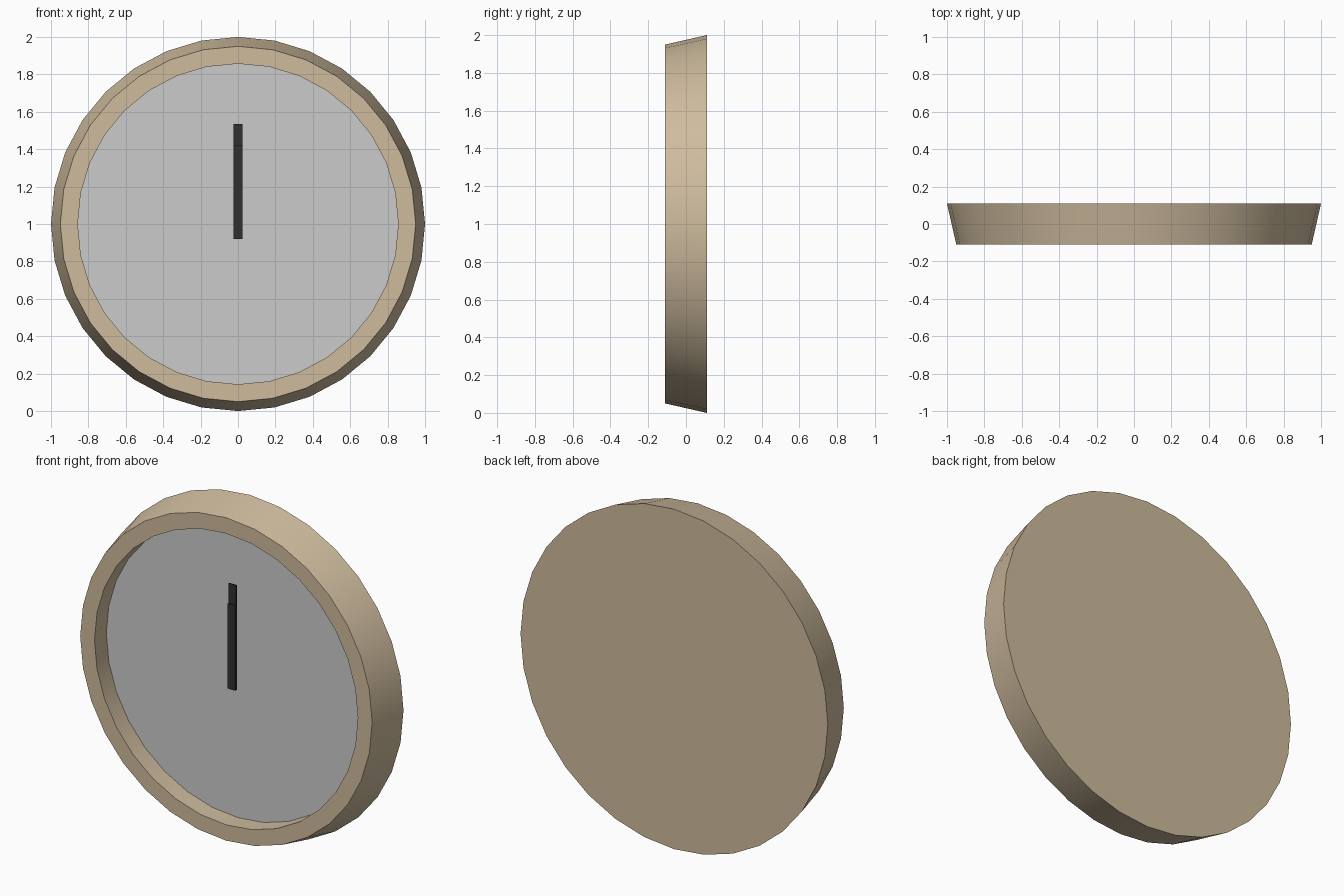
import bpy, bmesh
from math import sin, cos, radians, tau

if "Cube" in bpy.data.objects:
    bpy.data.objects.remove(bpy.data.objects["Cube"])

SIDES = 32
CENTRE_Z = 1.0


def material(name, rgb):
    mat = bpy.data.materials.new(name)
    mat.diffuse_color = (*rgb, 1)
    mat.use_nodes = True
    mat.node_tree.nodes["Principled BSDF"].inputs["Base Color"].default_value = mat.diffuse_color
    return mat


def finish(name, bm, mat=None):
    bmesh.ops.recalc_face_normals(bm, faces=bm.faces)
    mesh = bpy.data.meshes.new(name)
    bm.to_mesh(mesh)
    bm.free()
    obj = bpy.data.objects.new(name, mesh)
    bpy.context.collection.objects.link(obj)
    if mat:
        mesh.materials.append(mat)
    return obj


def ring(bm, radius, y):
    return [bm.verts.new((radius * sin(tau * i / SIDES), y,
                          CENTRE_Z + radius * cos(tau * i / SIDES)))
            for i in range(SIDES)]


def hand(name, y, top):
    bm = bmesh.new()
    bmesh.ops.create_cube(bm, size=1)
    bottom = 0.92
    bmesh.ops.scale(bm, vec=(0.05, 0.008, top - bottom), verts=bm.verts)
    bmesh.ops.translate(bm, vec=(0, y, (top + bottom) / 2), verts=bm.verts)
    return finish(name, bm, dark)


wood = material("wood", (0.62, 0.50, 0.34))
dark = material("dark", (0.03, 0.03, 0.03))

# Case: flared wall, flat front rim and straight recess, closed at the back
bm = bmesh.new()
profile = [(1.0, 0.11), (0.95, -0.11), (0.857, -0.11), (0.857, 0.0)]
rings = [ring(bm, r, y) for r, y in profile]
for a, b in zip(rings, rings[1:]):
    for i in range(SIDES):
        j = (i + 1) % SIDES
        bm.faces.new((a[i], a[j], b[j], b[i]))
bm.faces.new(rings[0])
case = finish("case", bm, wood)
bpy.context.view_layer.objects.active = case
case.select_set(True)
bpy.ops.object.shade_smooth_by_angle(angle=radians(30))

# Dial: flat disc at the bottom of the recess, facing the front
bm = bmesh.new()
face = bm.faces.new(ring(bm, 0.857, 0.0))
face.normal_update()
mesh_dial = finish("dial", bm)
if mesh_dial.data.polygons[0].normal.y > 0:
    mesh_dial.data.flip_normals()

# Hands: both point straight up, the shorter one in front
hand("minute_hand", -0.048, 1.535)
hand("hour_hand", -0.058, 1.42)
